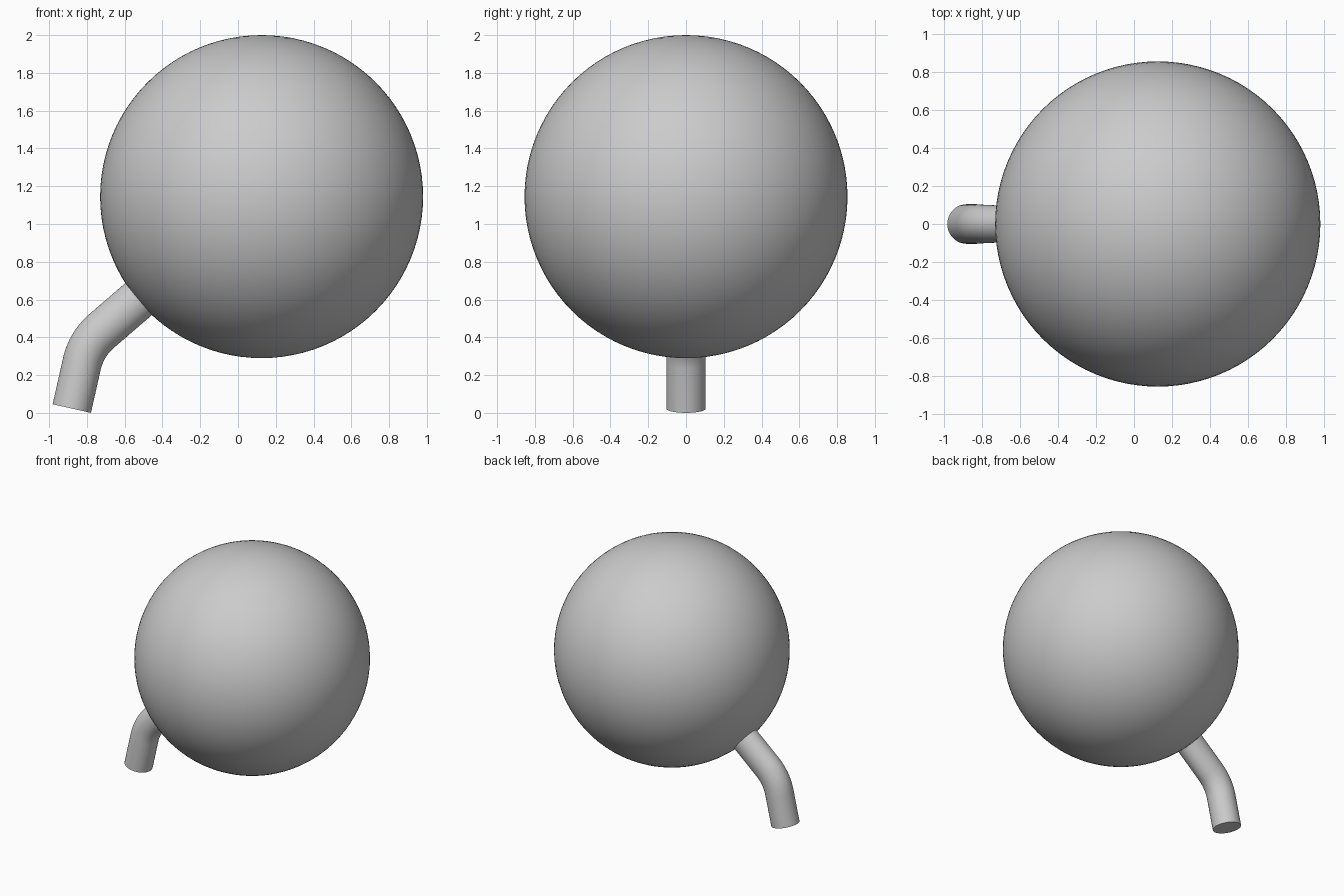
import bpy, bmesh, math
from mathutils import Vector

cube = bpy.data.objects.get("Cube")
if cube:
    bpy.data.objects.remove(cube, do_unlink=True)

grey = bpy.data.materials.new("plain_grey")
grey.use_nodes = True
colour = (0.6, 0.6, 0.6, 1)
grey.diffuse_color = colour
grey.node_tree.nodes["Principled BSDF"].inputs["Base Color"].default_value = colour


def finish(obj, name):
    obj.name = name
    obj.data.materials.append(grey)
    bpy.ops.object.select_all(action="DESELECT")
    obj.select_set(True)
    bpy.context.view_layer.objects.active = obj
    bpy.ops.object.shade_smooth_by_angle(angle=math.radians(40))


# Round body
bpy.ops.mesh.primitive_uv_sphere_add(segments=96, ring_count=48, radius=0.855,
                                     location=(0.125, 0, 1.145))
finish(bpy.context.object, "round_body")

# Bent tube: straight foot, rounded elbow, straight arm running into the body
foot, elbow, arm_end = Vector((-0.88, 0, 0.023)), Vector((-0.803, 0, 0.364)), Vector((-0.38, 0, 0.728))
down, up = (foot - elbow).normalized(), (arm_end - elbow).normalized()
bend = 0.11
start, stop = elbow + down * bend, elbow + up * bend
path = [foot]
STEPS, SIDES = 12, 48
for i in range(STEPS + 1):
    t = i / STEPS
    path.append(start * (1 - t) ** 2 + elbow * 2 * t * (1 - t) + stop * t ** 2)
path.append(arm_end)

bm = bmesh.new()
rings = []
for i, centre in enumerate(path):
    t = min(max((i - 1) / STEPS, 0), 1)
    tangent = ((1 - t) * -down + t * up).normalized()
    side = Vector((tangent.z, 0, -tangent.x))
    flat, deep = 0.104 + 0.006 * t, 0.104 - 0.006 * t
    ring = []
    for k in range(SIDES):
        a = math.tau * k / SIDES
        ring.append(bm.verts.new(centre + side * flat * math.cos(a) + Vector((0, deep * math.sin(a), 0))))
    rings.append(ring)
for low, high in zip(rings, rings[1:]):
    for k in range(SIDES):
        n = (k + 1) % SIDES
        bm.faces.new((low[k], low[n], high[n], high[k]))
bm.faces.new(rings[0])
bm.faces.new(rings[-1])
bmesh.ops.recalc_face_normals(bm, faces=bm.faces)
mesh = bpy.data.meshes.new("bent_tube")
bm.to_mesh(mesh)
bm.free()
tube = bpy.data.objects.new("bent_tube", mesh)
bpy.context.collection.objects.link(tube)
finish(tube, "bent_tube")
